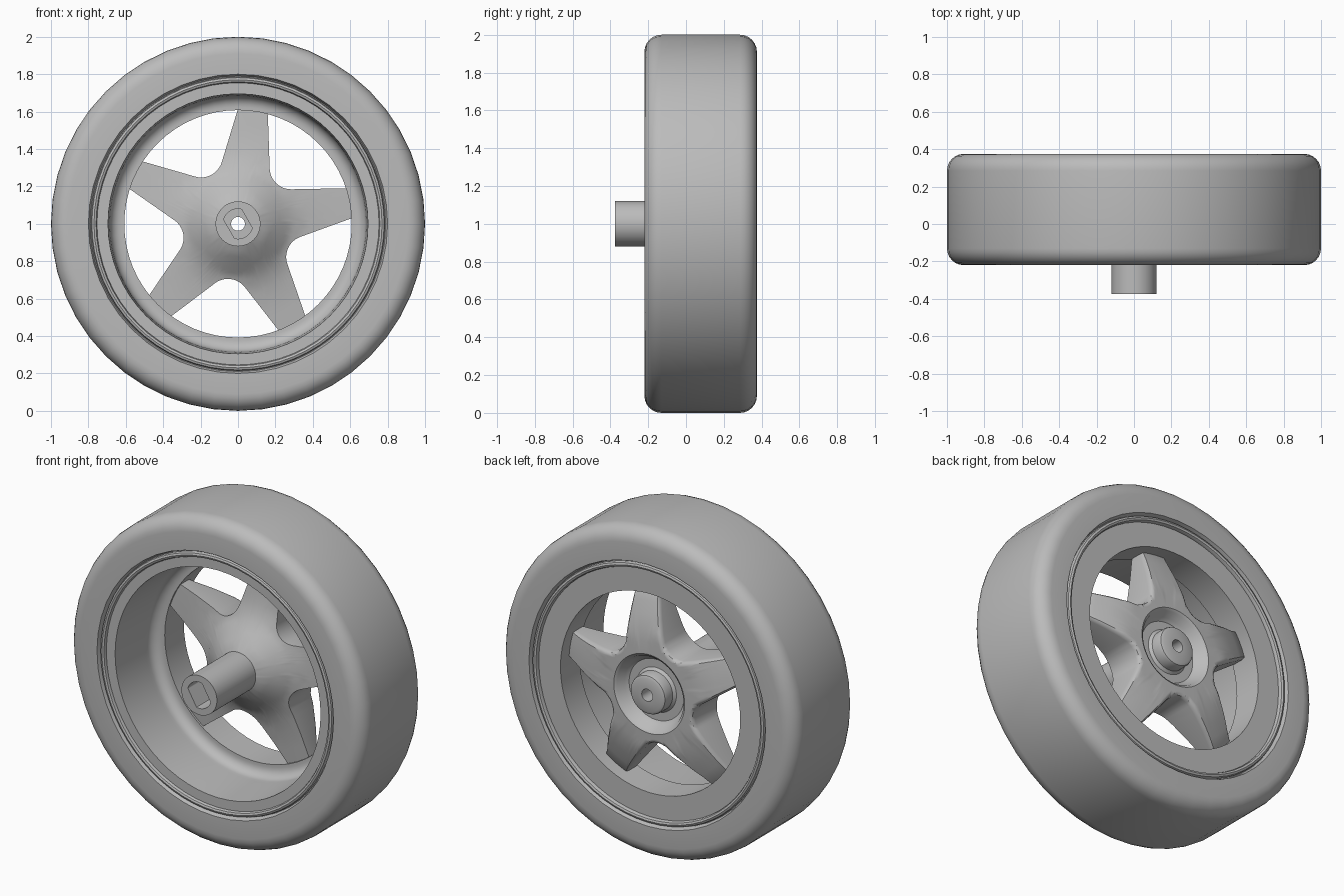
import bpy, bmesh, math
from math import sin, cos, pi, radians

cube = bpy.data.objects.get("Cube")
if cube:
    bpy.data.objects.remove(cube)

grey = bpy.data.materials.new("plain grey")
grey.use_nodes = True
grey.diffuse_color = (0.5, 0.5, 0.5, 1)
grey.node_tree.nodes["Principled BSDF"].inputs["Base Color"].default_value = (0.5, 0.5, 0.5, 1)


def loft(name, loops):
    """Skin a closed chain of equal loops of (radius, angle, y) about the axle."""
    bm = bmesh.new()
    rings = [[bm.verts.new((r * cos(a), y, 1 + r * sin(a))) for r, a, y in loop]
             for loop in loops]
    n = len(rings[0])
    for k, ring in enumerate(rings):
        nxt = rings[(k + 1) % len(rings)]
        for i in range(n):
            j = (i + 1) % n
            bm.faces.new((ring[i], ring[j], nxt[j], nxt[i]))
    bmesh.ops.recalc_face_normals(bm, faces=bm.faces)
    mesh = bpy.data.meshes.new(name)
    bm.to_mesh(mesh)
    bm.free()
    mesh.materials.append(grey)
    obj = bpy.data.objects.new(name, mesh)
    bpy.context.collection.objects.link(obj)
    bpy.ops.object.select_all(action='DESELECT')
    obj.select_set(True)
    bpy.context.view_layer.objects.active = obj
    bpy.ops.object.shade_smooth_by_angle(angle=radians(35))
    return obj


def circle(r, y, angles):
    return [(r, a, y) for a in angles]


def revolve(name, profile, sides):
    angles = [2 * pi * i / sides for i in range(sides)]
    return loft(name, [circle(r, y, angles) for r, y in profile])


def arc(r, y, size, start, end, steps=6):
    """Quarter-round points for a profile."""
    return [(r + size * cos(radians(start + (end - start) * i / steps)),
             y + size * sin(radians(start + (end - start) * i / steps)))
            for i in range(steps + 1)]


def along(table, r):
    """Linear lookup of y for a radius."""
    for (r0, y0), (r1, y1) in zip(table, table[1:]):
        if r <= r1:
            return y0 + (y1 - y0) * (r - r0) / (r1 - r0)
    return table[-1][1]


# Tyre with rounded shoulders
revolve("tyre", [(0.77, -0.19), (0.79, -0.19), (0.80, -0.22)]
        + arc(0.91, -0.13, 0.09, -90, 0) + arc(0.91, 0.285, 0.09, 0, 90)
        + [(0.80, 0.375), (0.79, 0.345), (0.77, 0.345)], 48)

# Rim: beaded lips, deep barrel and inward back flange
revolve("rim", [(0.785, -0.19)] + arc(0.77, -0.20, 0.016, 0, -180, 4)
        + [(0.754, -0.195), (0.695, -0.195), (0.685, 0.08)]
        + arc(0.625, 0.10, 0.06, 0, 90)
        + [(0.608, 0.16), (0.608, 0.345), (0.754, 0.345)]
        + arc(0.77, 0.355, 0.016, 180, 0, 4) + [(0.785, 0.345)], 64)

# Star outline: tapering spokes joined by round crotches
TIP_R, TIP_HALF, CORNER_R, FILLET = 0.63, radians(7.1), 0.253, 0.115
centre_r = CORNER_R + FILLET / sin(radians(46))
outline = []
for k in range(5):
    mid = radians(10.5) + k * 2 * pi / 5
    gap = mid + pi / 5
    tip = [(TIP_R, mid + TIP_HALF * i / 2) for i in range(-2, 3)]
    fillet = []
    for i in range(13):
        d = radians(44) * (1 - i / 6)
        u, v = centre_r - FILLET * cos(d), -FILLET * sin(d)
        fillet.append((math.hypot(u, v), gap + math.atan2(v, u)))

    def edge(p, q, steps=7):
        ax, ay, bx, by = p[0] * cos(p[1]), p[0] * sin(p[1]), q[0] * cos(q[1]), q[0] * sin(q[1])
        pts = []
        for s in range(1, steps):
            x, y = ax + (bx - ax) * s / steps, ay + (by - ay) * s / steps
            a = math.atan2(y, x)
            a += 2 * pi * round((p[1] - a) / (2 * pi))
            pts.append((math.hypot(x, y), a))
        return pts
    next_tip = (TIP_R, mid + 2 * pi / 5 - TIP_HALF)
    outline += tip + edge(tip[-1], fillet[0]) + fillet + edge(fillet[-1], next_tip)
angles = [a for r, a in outline]

BACK = [(0.24, 0.355), (0.36, 0.35), (0.48, 0.315), (0.64, 0.25)]
FRONT = [(0.12, 0.0), (0.16, 0.02), (0.22, 0.065), (0.28, 0.11),
         (0.36, 0.14), (0.48, 0.16), (0.64, 0.175)]


def star(inner, t, table, inset=0.0, drop=0.0):
    """Loop part-way between a hub circle and the star outline."""
    loop = []
    for r, a in outline:
        rr = inner + (r - inner) * t
        shrink = inset * (2.0 if 0.32 < r < TIP_R - 0.001 else 1.0)
        rr -= shrink * t
        loop.append((rr, a, along(table, rr) - drop))
    return loop


# Axle socket with two flats
def socket(y):
    return [(min(0.08, 0.055 / max(0.01, abs(cos(a - radians(30))))), a, y) for a in angles]


loops = [circle(r, y, angles) for r, y in
         [(0.037, 0.375), (0.10, 0.375), (0.115, 0.368), (0.12, 0.355), (0.12, 0.30),
          (0.135, 0.285), (0.185, 0.285), (0.205, 0.30), (0.225, 0.345)]]
loops += [star(0.24, t, BACK, 0.018) for t in (0, 0.2, 0.4, 0.6, 0.8, 1)]
loops += [star(0.24, 1, BACK, 0.006, 0.008), star(0.24, 1, BACK, 0, 0.025)]
loops += [star(0.12, t / 10, FRONT) for t in range(10, -1, -1)]
loops += [circle(0.12, -0.375, angles), socket(-0.375), socket(-0.10),
          circle(0.037, -0.10, angles)]
loft("hub_and_spokes", loops)
